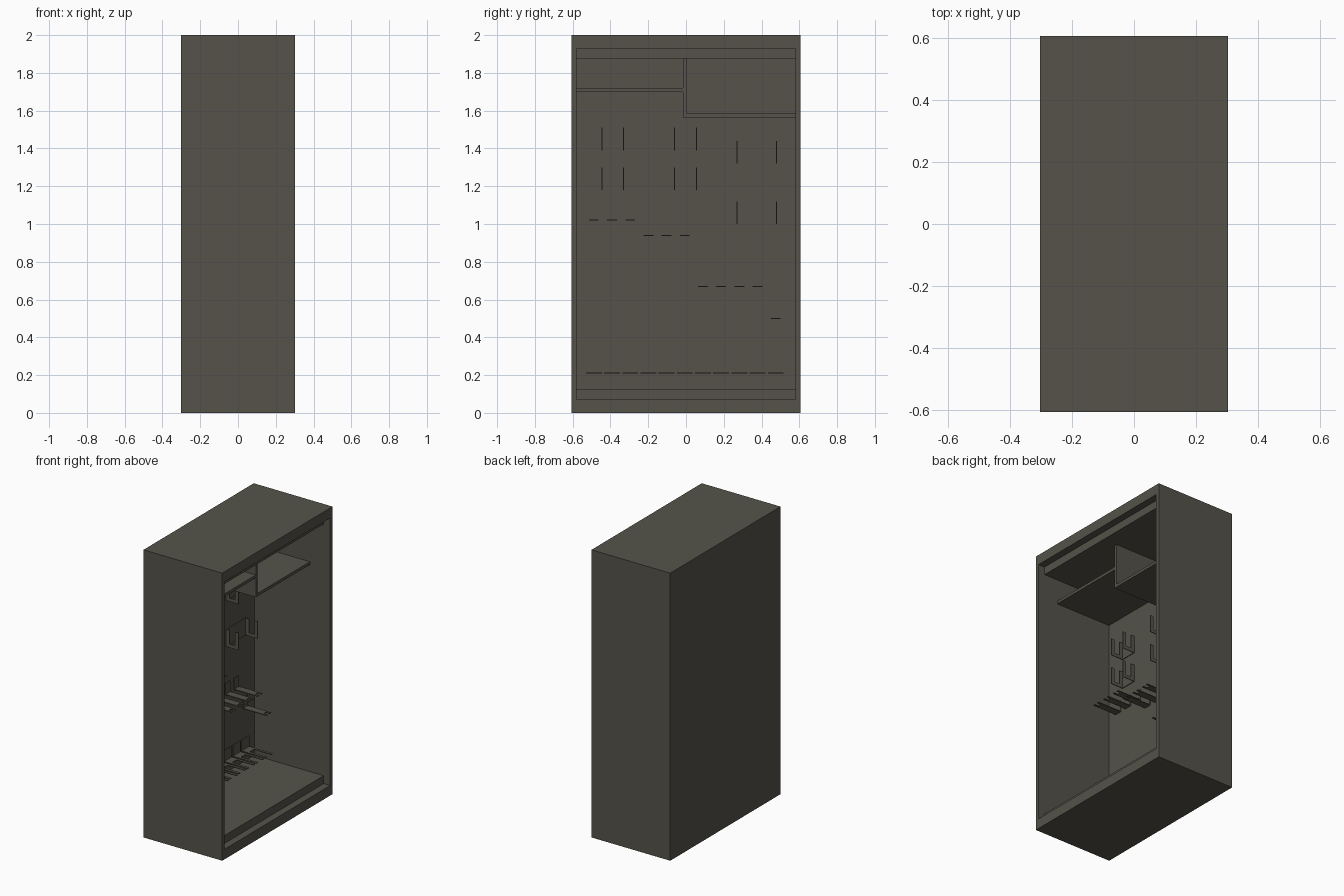
import bpy, bmesh
from mathutils import Vector

if "Cube" in bpy.data.objects:
    bpy.data.objects.remove(bpy.data.objects["Cube"], do_unlink=True)

paint = bpy.data.materials.new("dark_olive_grey")
paint.use_nodes = True
COLOUR = (0.089, 0.086, 0.068, 1)
paint.diffuse_color = COLOUR
paint.node_tree.nodes["Principled BSDF"].inputs["Base Color"].default_value = COLOUR

HALF_X, HALF_Y, HEIGHT = 0.303, 0.606, 2.0
WALL = -0.28          # inner face of the rear panel
INNER_Y = 0.58
T = 0.005             # sheet metal thickness


def finish(name, bm):
    bmesh.ops.recalc_face_normals(bm, faces=bm.faces)
    mesh = bpy.data.meshes.new(name)
    bm.to_mesh(mesh)
    bm.free()
    mesh.materials.append(paint)
    obj = bpy.data.objects.new(name, mesh)
    bpy.context.collection.objects.link(obj)
    return obj


def box_bm(x, y, z):
    bm = bmesh.new()
    bmesh.ops.create_cube(bm, size=1)
    for v in bm.verts:
        v.co = Vector([(a + b) / 2 + c * (b - a) for (a, b), c in zip((x, y, z), v.co)])
    return bm


def box(name, x, y, z):
    return finish(name, box_bm(x, y, z))


def plate(name, points, thickness):
    """Extrude a flat outline by a thickness vector."""
    bm = bmesh.new()
    face = bm.faces.new([bm.verts.new(p) for p in points])
    out = bmesh.ops.extrude_face_region(bm, geom=[face])
    moved = [g for g in out["geom"] if isinstance(g, bmesh.types.BMVert)]
    bmesh.ops.translate(bm, verts=moved, vec=thickness)
    return finish(name, bm)


# Cabinet shell, hollowed from its open side
bm = box_bm((-HALF_X, HALF_X), (-HALF_Y, HALF_Y), (0, HEIGHT))
side = max(bm.faces, key=lambda f: f.calc_center_median().x)
bmesh.ops.inset_individual(bm, faces=[side], thickness=0.02)
for v in side.verts:
    v.co.y = INNER_Y if v.co.y > 0 else -INNER_Y
    v.co.z = 1.93 if v.co.z > 1 else 0.07
cavity = bmesh.ops.extrude_discrete_faces(bm, faces=[side])["faces"][0]
for v in cavity.verts:
    v.co.x = WALL
finish("cabinet_shell", bm)

# Recessed floor and ceiling
box("floor", (WALL, 0.253), (-INNER_Y, INNER_Y), (0.07, 0.125))
box("ceiling", (WALL, 0.253), (-INNER_Y, INNER_Y), (1.875, 1.93))

# Upper shelves and their divider
SHELF = (WALL, 0.148)
box("upper_shelf", SHELF, (-INNER_Y, -0.015), (1.70, 1.72))
box("lower_shelf", SHELF, (0.005, INNER_Y), (1.565, 1.585))
box("shelf_divider", SHELF, (-0.015, 0.005), (1.565, 1.875))


# Pairs of upright U hooks on thin backing plates
def hook_pair(y1, y2, z):
    a, b, w, h = WALL + T, -0.185, 0.024, 0.12
    outline = [(a, 0), (b, 0), (b, h), (b - w, h), (b - w, w), (a + w, w), (a + w, h), (a, h)]
    for y in (y1, y2):
        plate("u_hook", [(x, y - T / 2, z + u) for x, u in outline], (0, T, 0))
    box("hook_backing", (WALL, WALL + T), (y1, y2), (z, z + h))


for y1, y2, levels in ((-0.445, -0.33, (1.39, 1.18)),
                       (-0.06, 0.055, (1.39, 1.18)),
                       (0.27, 0.48, (1.32, 1.0))):
    for level in levels:
        hook_pair(y1, y2, level)


# Horizontal forked rests, each bent from a short wall tab
def fork(y, z, half, slot, depth):
    tip = -0.095
    outline = [(WALL, -half), (tip, -half), (tip, -slot), (tip - depth, -slot),
               (tip - depth, slot), (tip, slot), (tip, half), (WALL, half)]
    plate("forked_rest", [(x, y + v, z) for x, v in outline], (0, 0, T))
    box("rest_tab", (WALL, WALL + T), (y - half, y + half), (z, z + 0.08))


PITCH, FIRST = 0.0963, -0.488
levels = [1.02] * 3 + [0.94] * 3 + [0.67] * 4 + [0.50]
for i, level in enumerate(levels):
    y = FIRST + i * PITCH
    fork(y, level - T / 2, 0.026, 0.012, 0.03)
    fork(y, 0.21 - T / 2, 0.042, 0.024, 0.13)
